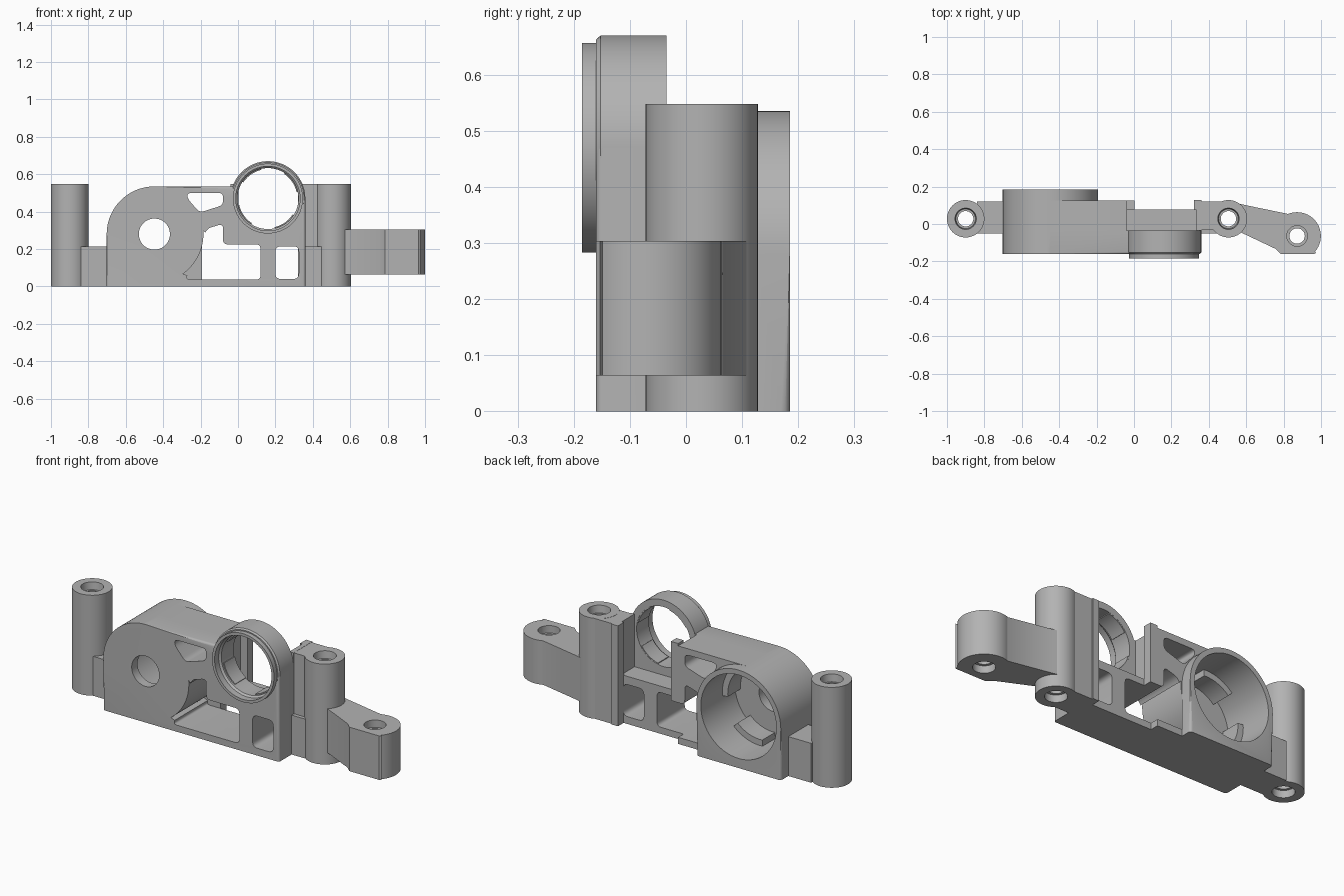
import bpy, bmesh, math
from mathutils import Vector

if "Cube" in bpy.data.objects:
    bpy.data.objects.remove(bpy.data.objects["Cube"])

grey = bpy.data.materials.new("matte grey")
grey.use_nodes = True
COLOUR = (0.45, 0.45, 0.45, 1)
grey.diffuse_color = COLOUR
grey.node_tree.nodes["Principled BSDF"].inputs["Base Color"].default_value = COLOUR


def finish(name, bm):
    bmesh.ops.recalc_face_normals(bm, faces=bm.faces)
    mesh = bpy.data.meshes.new(name)
    bm.to_mesh(mesh)
    bm.free()
    mesh.materials.append(grey)
    obj = bpy.data.objects.new(name, mesh)
    bpy.context.collection.objects.link(obj)
    return obj


def place(u, v, h, axis):
    return (u, h, v) if axis == "y" else (u, v, h)


def arc(cx, cy, r, start, end, n=24):
    angles = [math.radians(start + (end - start) * i / n) for i in range(n + 1)]
    return [(cx + r * math.cos(a), cy + r * math.sin(a)) for a in angles]


def rounded(points, r):
    """Round each corner of a polygon with a short curve."""
    out = []
    for i, p in enumerate(points):
        p = Vector(p)
        ends = []
        for q in (points[i - 1], points[(i + 1) % len(points)]):
            d = Vector(q) - p
            ends.append(p + d.normalized() * min(r, d.length * 0.45))
        for k in range(6):
            t = k / 5
            out.append(tuple(ends[0] * (1 - t) ** 2 + p * 2 * t * (1 - t) + ends[1] * t * t))
    return out


def prism(name, points, lo, hi, axis="y", soften=None, size=0.012):
    """Extrude a profile; optionally soften the rim of the cap at one y."""
    bm = bmesh.new()
    ends = [[bm.verts.new(place(u, v, h, axis)) for u, v in points] for h in (lo, hi)]
    n = len(points)
    for ring in ends:
        bm.faces.new(ring)
    for i in range(n):
        j = (i + 1) % n
        bm.faces.new((ends[0][i], ends[0][j], ends[1][j], ends[1][i]))
    if soften is not None:
        edges = [e for e in bm.edges
                 if all(abs(v.co.y - soften) < 1e-5 for v in e.verts)
                 and max(v.co.z for v in e.verts) > 1e-5]
        bmesh.ops.bevel(bm, geom=edges, offset=size, segments=3, profile=0.5,
                        affect="EDGES", clamp_overlap=True)
    return finish(name, bm)


def block(name, x0, x1, y0, y1, z0, z1):
    return prism(name, [(x0, z0), (x1, z0), (x1, z1), (x0, z1)], y0, y1)


def lathe(name, profile, cu, cv, axis, n=64):
    """Revolve a closed (radius, height) loop round an axis."""
    bm = bmesh.new()
    rows = []
    for i in range(n):
        a = math.tau * i / n
        rows.append([bm.verts.new(place(cu + r * math.cos(a), cv + r * math.sin(a), h, axis))
                     for r, h in profile])
    m = len(profile)
    for i in range(n):
        a, b = rows[i], rows[(i + 1) % n]
        for k in range(m):
            bm.faces.new((a[k], a[(k + 1) % m], b[(k + 1) % m], b[k]))
    return finish(name, bm)


def drill(cu, cv, r, lo, hi, axis="y"):
    return prism("cutter", arc(cu, cv, r, 0, 360, 64)[:-1], lo, hi, axis)


def cut(obj, cutters):
    for c in cutters:
        mod = obj.modifiers.new("cut", "BOOLEAN")
        mod.operation, mod.solver, mod.object = "DIFFERENCE", "EXACT", c
    bpy.context.view_layer.update()
    graph = bpy.context.evaluated_depsgraph_get()
    mesh = bpy.data.meshes.new_from_object(obj.evaluated_get(graph))
    obj.modifiers.clear()
    obj.data = mesh


def tabs(name, cx, cz, r0, r1, y0, y1, angles, span):
    for i, a in enumerate(angles):
        outline = arc(cx, cz, r1, a - span, a + span, 10) + arc(cx, cz, r0, a + span, a - span, 10)
        prism(f"{name}_{i + 1}", outline, y0, y1)


# Centres of the motor bore and of the round collar
BX, BZ, BR = -0.447, 0.28, 0.255
RX, RZ = 0.16, 0.47
LEFT, RIGHT = BX - BR, 0.36
shoulder = arc(BX, BZ, BR, 180, 90)

# Housing in three layers from front to back
front_wall = prism("front_wall", [(LEFT, 0)] + shoulder
                   + [(-0.02, BZ + BR), (-0.02, RZ), (RIGHT, RZ), (RIGHT, 0)],
                   -0.16, -0.035, soften=-0.16)
middle_body = prism("middle_body", [(LEFT, 0)] + shoulder
                    + [(-0.04, BZ + BR), (-0.04, 0.26), (-0.04, 0)], -0.035, 0.125)
barrel = prism("barrel", [(LEFT, 0)] + arc(BX, BZ, BR, 180, 0, 48) + [(BX + BR, 0)],
               0.125, 0.185, soften=0.185, size=0.016)
lower_wall = block("lower_wall", -0.04, RIGHT, -0.035, 0.078, 0, 0.26)

# Openings
bore = drill(BX, BZ, 0.228, -0.11, 0.3)
shaft_hole = drill(BX, BZ, 0.083, -0.3, 0)
collar_hole = drill(RX, RZ, 0.175, -0.3, 0.3)
pocket = prism("cutter", arc(BX, BZ, 0.262, -54, 4)
               + rounded([(-0.165, 0.31), (-0.08, 0.335), (-0.08, 0.225), (0.12, 0.225),
                          (0.12, 0.036), (-0.28, 0.036)], 0.025), -0.3, 0.3)
upper_window = prism("cutter", rounded([(-0.27, 0.5), (-0.08, 0.5), (-0.08, 0.435),
                                        (-0.205, 0.395), (-0.27, 0.47)], 0.025), -0.3, 0.3)
side_window = prism("cutter", rounded([(0.2, 0.04), (0.325, 0.04), (0.325, 0.215),
                                       (0.2, 0.215)], 0.03), -0.3, 0.3)
cut(front_wall, [bore, shaft_hole, collar_hole, pocket, upper_window, side_window])
cut(middle_body, [bore, pocket, upper_window])
cut(barrel, [bore])
cut(lower_wall, [pocket, side_window])
for c in (bore, shaft_hole, collar_hole, pocket, upper_window, side_window):
    bpy.data.objects.remove(c)
tabs("bore_tab", BX, BZ, 0.195, 0.232, -0.112, 0.0, (20, 110, 200, 290), 24)

# Round collar with a stepped front lip
lathe("collar", [(0.2, -0.035), (0.2, -0.152), (0.193, -0.16), (0.187, -0.16),
                 (0.187, -0.185), (0.172, -0.185), (0.172, -0.15), (0.163, -0.14),
                 (0.163, -0.035)], RX, RZ, "y", 80)
tabs("collar_tab", RX, RZ, 0.157, 0.168, -0.13, -0.036, (35, 125, 215, 305), 22)

# Guides on either side of the gap behind the collar
block("left_guide", -0.04, 0.003, 0.078, 0.125, 0.225, 0.548)
block("right_guide", 0.322, RIGHT, 0.076, 0.127, 0, 0.548)
block("right_guide_web", 0.335, RIGHT, -0.035, 0.076, 0.26, 0.548)


# Screw posts, bored through with a wider seat at both ends
def sleeve(name, cx, cy, r, z0, z1):
    d = 0.04
    lathe(name, [(r, z0), (r, z1), (0.057, z1), (0.052, z1 - d), (0.041, z1 - d),
                 (0.041, z0 + d), (0.055, z0 + d), (0.055, z0)], cx, cy, "z")


POST_Y = 0.028
sleeve("right_post", -0.9, POST_Y, 0.1, 0, 0.548)
sleeve("left_post", 0.505, POST_Y, 0.1, 0, 0.548)

# Bridges from the housing to the posts
block("right_bridge", -0.84, LEFT, -0.052, 0.12, 0, 0.215)
left_bridge = block("left_bridge", RIGHT, 0.49, -0.052, 0.12, 0, 0.215)
left_web = block("left_web", RIGHT, 0.49, -0.032, 0.12, 0.215, 0.547)
post_hole = drill(0.505, POST_Y, 0.075, -0.1, 0.7, "z")
for part in (left_bridge, left_web):
    cut(part, [post_hole])
bpy.data.objects.remove(post_hole)

# Outrigger arm with its own screw hole
EX, EY = 0.872, -0.064
arm = prism("outrigger_arm", [(0.565, -0.042), (0.565, 0.108), (0.6, 0.1)]
            + arc(EX, EY, 0.127, 112, -42, 32)
            + [(0.975, -0.153), (0.965, -0.16), (0.785, -0.16), (0.755, -0.132)],
            0.064, 0.304, "z")
holes = [drill(EX, EY, 0.041, -0.1, 0.5, "z"), drill(EX, EY, 0.055, 0.264, 0.5, "z"),
         drill(EX, EY, 0.055, -0.1, 0.104, "z")]
cut(arm, holes)
for h in holes:
    bpy.data.objects.remove(h)

# Smooth the curved walls, keep the edges crisp
bpy.ops.object.select_all(action="DESELECT")
for obj in bpy.context.collection.objects:
    if obj.type == "MESH" and grey.name in obj.data.materials:
        obj.select_set(True)
        bpy.context.view_layer.objects.active = obj
bpy.ops.object.shade_smooth_by_angle(angle=math.radians(32))
